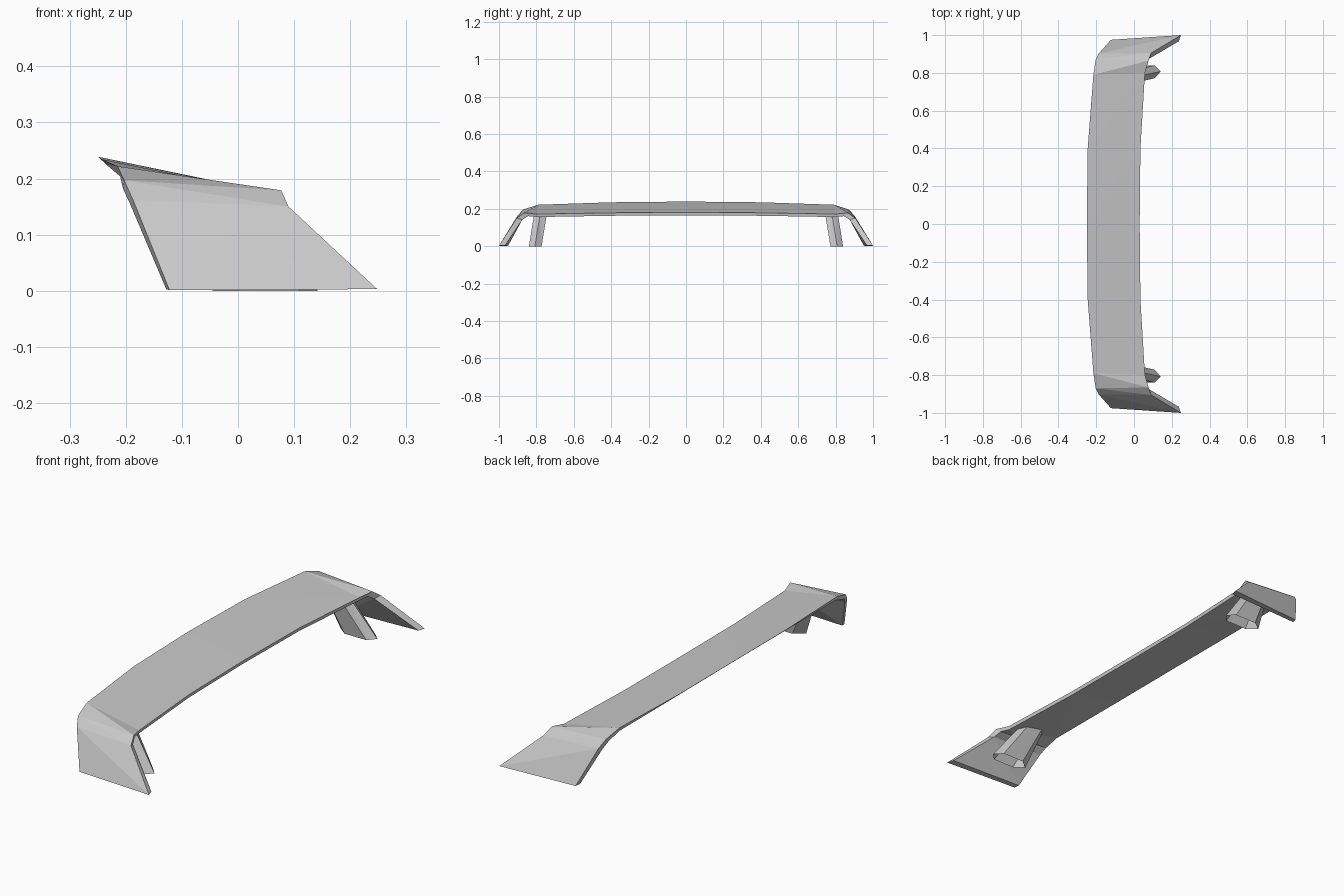
import bpy, bmesh
from mathutils import Vector

cube = bpy.data.objects.get("Cube")
if cube:
    bpy.data.objects.remove(cube, do_unlink=True)

grey = bpy.data.materials.new("plain grey")
grey.use_nodes = True
colour = (0.58, 0.58, 0.58, 1)
grey.diffuse_color = colour
grey.node_tree.nodes["Principled BSDF"].inputs["Base Color"].default_value = colour


def loft(name, rings):
    """Join rings with creased flat faces, cap the last one, mirror across y = 0."""
    bm = bmesh.new()
    loops = [[bm.verts.new(p) for p in ring] for ring in rings]
    for a, b in zip(loops, loops[1:]):
        for i in range(len(a)):
            j = (i + 1) % len(a)
            bm.faces.new((a[i], a[j], b[j]))
            bm.faces.new((a[i], b[j], b[i]))
    bm.faces.new(loops[-1])
    bmesh.ops.recalc_face_normals(bm, faces=bm.faces)
    # An open ring leaves the normals ambiguous: face the top upwards
    top = max(bm.faces, key=lambda f: f.calc_center_median().z)
    if top.normal.z < 0:
        bmesh.ops.reverse_faces(bm, faces=bm.faces)
    mesh = bpy.data.meshes.new(name)
    bm.to_mesh(mesh)
    bm.free()
    mesh.materials.append(grey)
    obj = bpy.data.objects.new(name, mesh)
    bpy.context.collection.objects.link(obj)
    mirror = obj.modifiers.new("mirror", 'MIRROR')
    mirror.use_axis = (False, True, False)


# Wing blade: each station has a rear edge, a front edge and their inward offsets
stations = [
    ((-.25, 0, .239), (.03, 0, .181), (.01, 0, -.009), (-.003, 0, -.016)),
    ((-.245, .4, .235), (.034, .4, .179), (.01, 0, -.01), (-.003, 0, -.016)),
    ((-.215, .79, .222), (.058, .8, .172), (.005, -.005, -.018), (-.003, 0, -.016)),
    ((-.203, .87, .197), (.077, .865, .179), (-.002, -.015, -.015), (-.01, -.02, -.018)),
    ((-.187, .902, .162), (.09, .905, .15), (-.005, -.024, -.008), (-.01, -.03, -.008)),
    ((-.122, .975, .001), (.248, 1, .003), (-.006, -.024, .002), (-.01, -.032, 0)),
]
rings = []
for rear, front, rear_in, front_in in stations:
    r, f = Vector(rear), Vector(front)
    rings.append([r, f, f + Vector(front_in), r + Vector(rear_in)])
loft("wing_blade", rings)

# Struts: hollow six-sided posts, leaning back and narrowing up into the blade
outline = [(.142, .808), (.11, .84), (0, .84), (-.045, .808), (0, .772), (.11, .772)]
foot = [Vector((x, y, 0)) for x, y in outline]
head = []
for p in foot:
    lean = Vector((-.075 - .3 * p.x, -.026, .16))
    head.append(p + lean * (.172 - .17 * p.x) / (lean.z + .17 * lean.x))
loft("struts", [foot, head])
